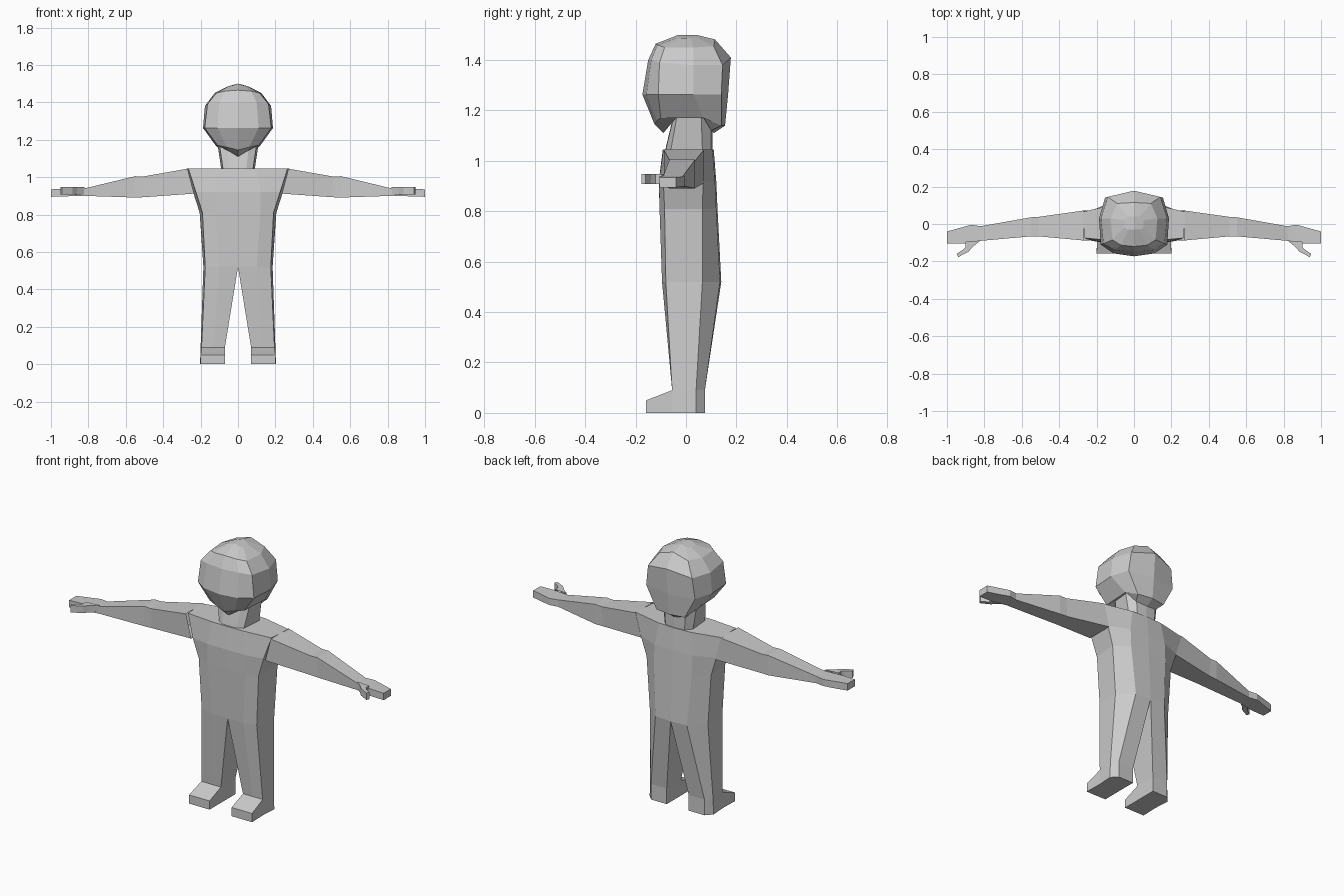
import bpy, bmesh

gray = bpy.data.materials.new("light_gray")
gray.diffuse_color = (0.6, 0.6, 0.6, 1)


def build(name, fill):
    """Make a flat-shaded object; fill(bm, s) draws the half on side s."""
    bm = bmesh.new()
    for s in (1, -1):
        fill(bm, s)
    bmesh.ops.remove_doubles(bm, verts=bm.verts, dist=0.0005)
    bmesh.ops.recalc_face_normals(bm, faces=bm.faces)
    me = bpy.data.meshes.new(name)
    bm.to_mesh(me)
    bm.free()
    me.materials.append(gray)
    ob = bpy.data.objects.new(name, me)
    bpy.context.collection.objects.link(ob)


def loft(bm, s, rings, closed=False, cap=False):
    """Bridge successive point rings; optionally close the loops and cap the end."""
    rows = [[bm.verts.new((s * x, y, z)) for x, y, z in r] for r in rings]
    n = len(rows[0])
    for a, b in zip(rows, rows[1:]):
        for i in range(n if closed else n - 1):
            j = (i + 1) % n
            bm.faces.new((a[i], a[j], b[j], b[i]))
    if cap:
        bm.faces.new(rows[-1])


def level(z, *pts):
    return [(x, y, z) for x, y in pts]


# Each half section runs front centre -> outer side -> back centre
hips = level(0.52, (0, -.095), (.10, -.095), (.175, -.08),
             (.185, .065), (.10, .135), (0, .14))

# Torso, shoulders and neck
torso = [
    hips,
    level(0.81, (0, -.105), (.12, -.105), (.19, -.085),
          (.205, .065), (.12, .12), (0, .125)),
    level(0.92, (0, -.108), (.12, -.107), (.225, -.09),
          (.24, .068), (.12, .115), (0, .12)),
    level(1.045, (0, -.092), (.10, -.09), (.265, -.075),
          (.275, .065), (.10, .105), (0, .11)),
    level(1.045, (0, -.082), (.045, -.08), (.08, -.06),
          (.09, .065), (.06, .10), (0, .105)),
    level(1.18, (0, -.05), (.06, -.048), (.10, -.035),
          (.11, .06), (.07, .10), (0, .105)),
]
build("torso", lambda bm, s: loft(bm, s, torso))

# Legs, joined to the hip section
ankle = level(0.09, (.07, -.055), (.13, -.055), (.195, -.055),
              (.2, .04), (.17, .075), (.07, .075))
sole = level(0, (.07, -.055), (.13, -.055), (.197, -.055),
             (.203, .04), (.17, .075), (.07, .075))
build("legs", lambda bm, s: loft(bm, s, [hips, ankle, sole], True, True))

# Feet: sloping wedge in front of each ankle
foot = [
    [(x, -.055, z) for x, z in ((.07, 0), (.197, 0), (.195, .09), (.07, .09))],
    [(x, -.158, z) for x, z in ((.07, 0), (.2, 0), (.2, .05), (.07, .05))],
]
build("feet", lambda bm, s: loft(bm, s, foot, True, True))


# Arms and hands: four-sided sections from shoulder to fingertips
def arm_ring(xb, xt, front, back, z0, z1):
    return [(xb, front, z0), (xb, back, z0), (xt, back, z1), (xt, front, z1)]


arm = [
    arm_ring(.235, .27, -.088, .072, .912, 1.045),
    arm_ring(.50, .51, -.066, .038, .893, 1.003),
    arm_ring(.55, .55, -.066, .036, .891, 1.005),
    arm_ring(.82, .82, -.09, -.012, .900, .940),
    arm_ring(.87, .87, -.10, -.004, .900, .938),
    arm_ring(.92, .92, -.105, -.018, .897, .937),
    arm_ring(1.0, 1.0, -.105, -.04, .895, .935),
]
build("arms", lambda bm, s: loft(bm, s, arm, True, True))

# Thumbs: bent prism in front of each hand
thumb_sections = [((.82, -.088), (.90, -.095)), ((.86, -.12), (.90, -.122)),
                  ((.885, -.148), (.915, -.138)), ((.94, -.177), (.948, -.16))]
thumb = [[(ax, ay, .908), (bx, by, .908), (bx, by, .948), (ax, ay, .948)]
         for (ax, ay), (bx, by) in thumb_sections]
build("thumbs", lambda bm, s: loft(bm, s, thumb, True, True))

# Head: faceted, with a pointed chin and rounded crown
head = [
    [(0, -.09, 1.11), (.05, -.065, 1.14), (.10, -.04, 1.17),
     (.11, .07, 1.17), (.07, .10, 1.12), (0, .11, 1.11)],
    [(0, -.125, 1.145), (.06, -.115, 1.16), (.11, -.10, 1.17),
     (.12, .07, 1.17), (.09, .14, 1.14), (0, .155, 1.14)],
    level(1.263, (0, -.173), (.11, -.157), (.178, -.11),
          (.187, .03), (.155, .14), (0, .167)),
    [(0, -.15, 1.40), (.10, -.138, 1.40), (.163, -.105, 1.39),
     (.177, .03, 1.38), (.14, .145, 1.38), (0, .178, 1.41)],
    [(0, -.12, 1.465), (.07, -.113, 1.46), (.115, -.085, 1.45),
     (.125, .03, 1.45), (.09, .11, 1.455), (0, .115, 1.482)],
    [(0, -.03, 1.50), (.03, -.03, 1.49), (.05, -.02, 1.487),
     (.05, .02, 1.487), (.03, .04, 1.49), (0, .04, 1.50)],
]


def head_half(bm, s):
    loft(bm, s, head)
    bm.faces.new([bm.verts.new((s * x, y, z)) for x, y, z in head[-1]])


build("head", head_half)
